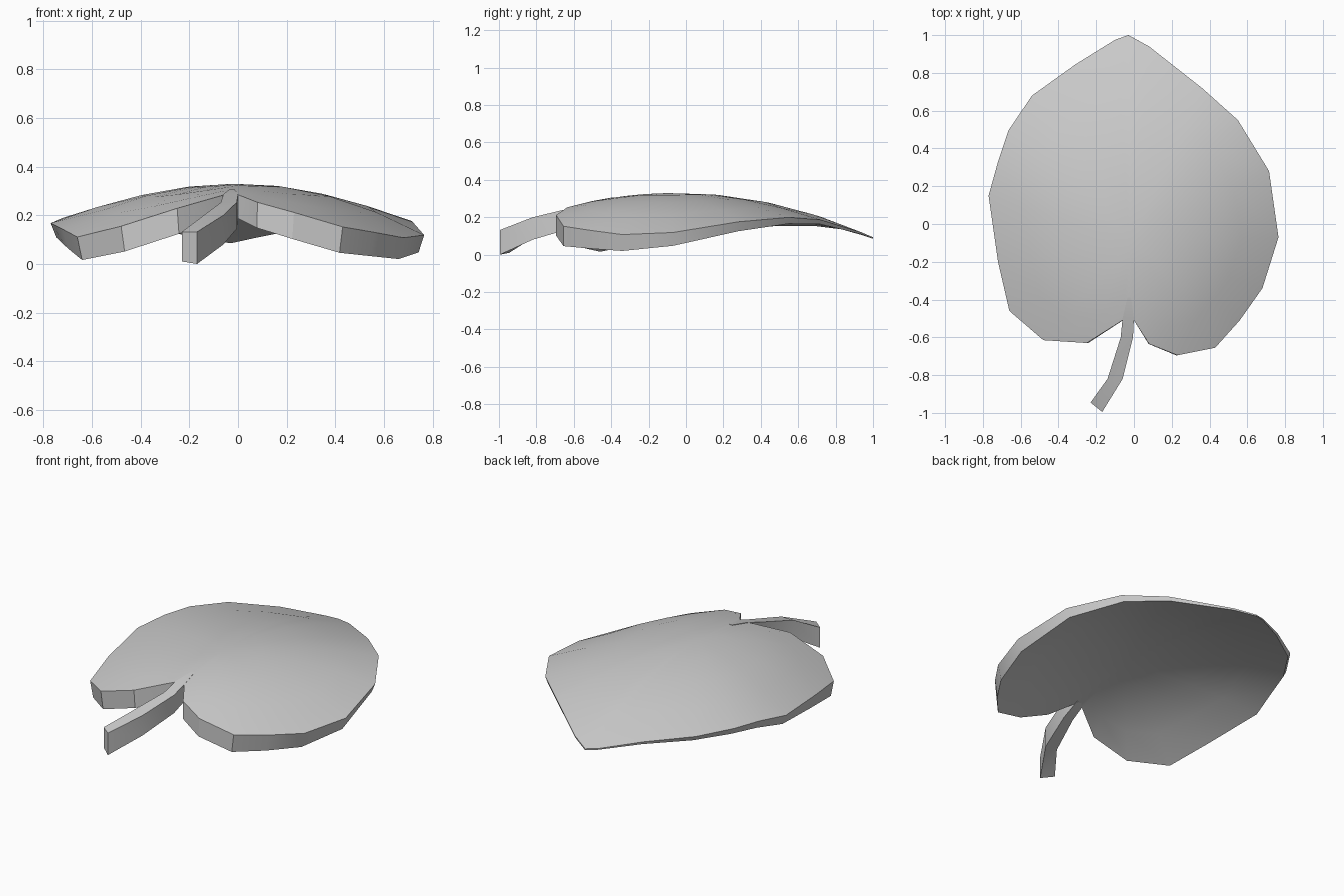
import bpy, bmesh
from mathutils import Vector

if "Cube" in bpy.data.objects:
    bpy.data.objects.remove(bpy.data.objects["Cube"])

# Leaf outline seen from above, counter-clockwise from the tip to the notch and back
OUTLINE = [(-0.03, 1.0), (-0.1, 0.975), (-0.31, 0.845), (-0.54, 0.68), (-0.665, 0.495),
           (-0.72, 0.33), (-0.77, 0.15), (-0.72, -0.2), (-0.66, -0.46), (-0.48, -0.615),
           (-0.25, -0.63), (-0.06, -0.51), (-0.03, -0.48), (0.0, -0.51), (0.08, -0.635),
           (0.23, -0.695), (0.43, -0.655), (0.56, -0.51), (0.68, -0.34), (0.765, -0.07),
           (0.715, 0.28), (0.55, 0.55), (0.36, 0.72), (0.08, 0.94)]
CENTRE = Vector((-0.02, -0.1))


def top_z(x, y):
    """Domed blade: arched spine, sides drooping more toward the stem end."""
    droop = (0.34 - 0.3 * y) * (0.88 if x < 0 else 1.0)
    return 0.33 - 0.215 * (y + 0.05) ** 2 - droop * x * x


def thickness(y):
    return max(0.008, 0.067 - 0.06 * y)


def finish(bm, name, angle):
    bmesh.ops.recalc_face_normals(bm, faces=bm.faces)
    me = bpy.data.meshes.new(name)
    bm.to_mesh(me)
    bm.free()
    ob = bpy.data.objects.new(name, me)
    bpy.context.collection.objects.link(ob)
    bpy.ops.object.select_all(action='DESELECT')
    ob.select_set(True)
    bpy.context.view_layer.objects.active = ob
    bpy.ops.object.shade_smooth_by_angle(angle=angle)
    return ob


def bridge(bm, a, b):
    n = len(a)
    for i in range(n):
        j = (i + 1) % n
        bm.faces.new((a[i], a[j], b[j], b[i]))


# Leaf blade: concentric rings on the top and underside, joined at the rim
bm = bmesh.new()
rims = []
for under in (False, True):
    def vert(p):
        z = top_z(p.x, p.y)
        if under:
            z -= thickness(p.y)
            p = Vector((p.x * 0.97, p.y))
        return bm.verts.new((p.x, p.y, z))
    rings = [[vert(CENTRE.lerp(Vector(p), s)) for p in OUTLINE] for s in (1, 0.75, 0.5, 0.25)]
    for a, b in zip(rings, rings[1:]):
        bridge(bm, a, b)
    mid = vert(CENTRE.copy())
    last = rings[-1]
    for i in range(len(last)):
        bm.faces.new((last[i], last[(i + 1) % len(last)], mid))
    rims.append(rings[0])
bridge(bm, *rims)
finish(bm, "leaf_blade", 0.5)

# Stem: square section swept along a bend; left xy, right xy, top z, bottom z
SECTIONS = [((-0.23, -0.945), (-0.168, -0.995), 0.132, 0.005),
            ((-0.14, -0.82), (-0.06, -0.82), 0.2, 0.085),
            ((-0.07, -0.6), (-0.005, -0.6), 0.253, 0.15),
            ((-0.06, -0.5), (0.0, -0.5), 0.287, 0.19),
            ((-0.035, -0.39), (-0.015, -0.39), 0.307, 0.23)]
bm = bmesh.new()
loops = [[bm.verts.new((*l, t)), bm.verts.new((*r, t)),
          bm.verts.new((*r, b - 0.005)), bm.verts.new((*l, b + 0.005))]
         for l, r, t, b in SECTIONS]
for a, b in zip(loops, loops[1:]):
    bridge(bm, a, b)
bm.faces.new(loops[0])
bm.faces.new(loops[-1])
finish(bm, "leaf_stem", 0.5)
